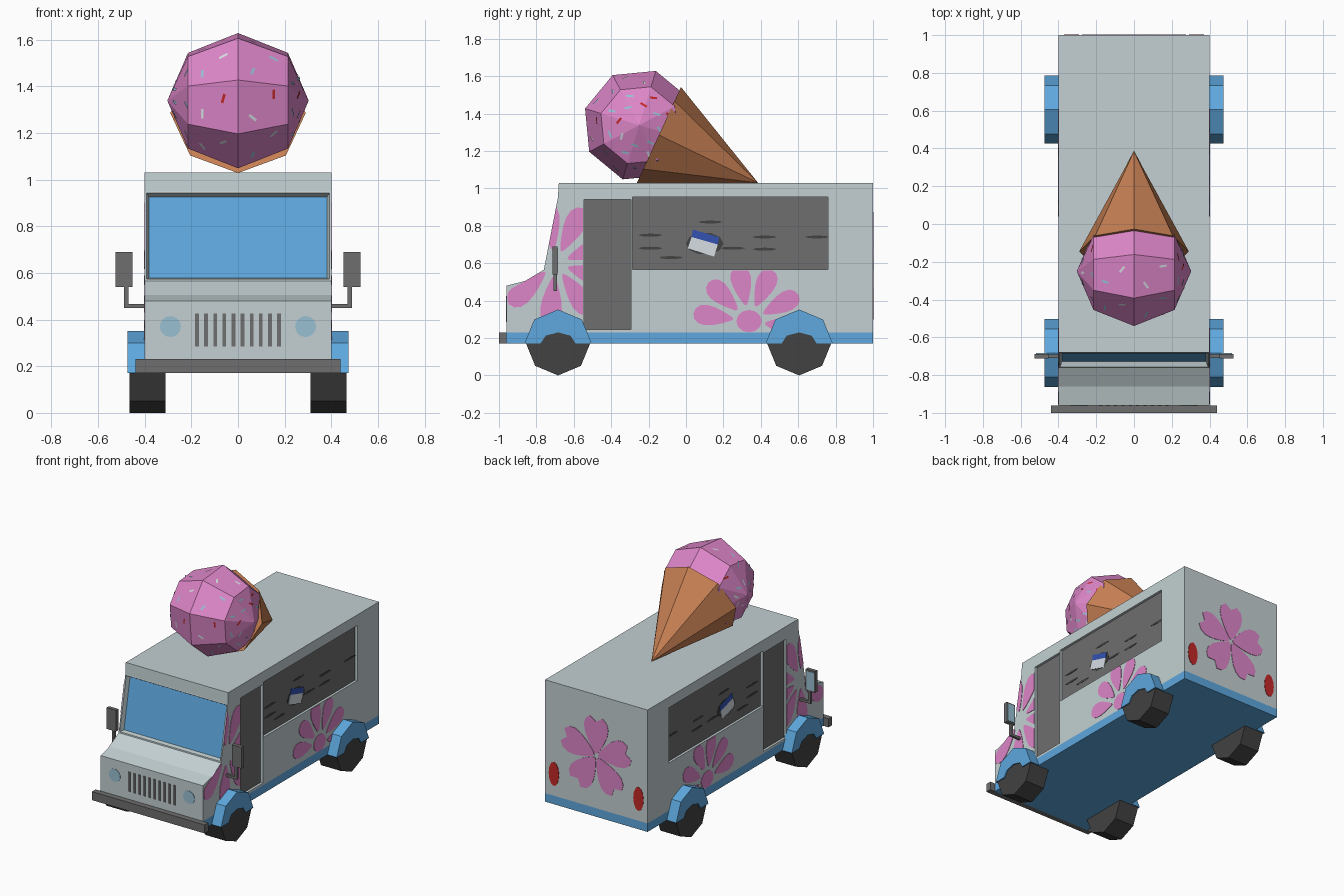
import bpy, bmesh, math, random
from mathutils import Vector, Matrix

if "Cube" in bpy.data.objects:
    bpy.data.objects.remove(bpy.data.objects["Cube"])

random.seed(4)


def material(name, rgb):
    m = bpy.data.materials.new(name)
    lin = [((c / 255 + 0.055) / 1.055) ** 2.4 for c in rgb]
    m.diffuse_color = (*lin, 1)
    m.use_nodes = True
    m.node_tree.nodes["Principled BSDF"].inputs["Base Color"].default_value = m.diffuse_color
    return m


BODY = material("pale grey paint", (195, 208, 210))
BLUE = material("blue paint", (94, 168, 222))
GREY = material("mid grey", (110, 110, 110))
DARK = material("dark rubber", (66, 66, 66))
PINK = material("pink", (221, 134, 200))
CONE = material("waffle brown", (198, 127, 83))
PALE = material("pale blue lamp", (152, 192, 212))
RED = material("red lamp", (195, 40, 40))
WHITE = material("white", (215, 222, 228))
NAVY = material("deep blue", (50, 82, 178))


def finish(name, bm, mats, mirror=False):
    bmesh.ops.recalc_face_normals(bm, faces=bm.faces[:])
    me = bpy.data.meshes.new(name)
    bm.to_mesh(me)
    bm.free()
    for m in mats:
        me.materials.append(m)
    ob = bpy.data.objects.new(name, me)
    bpy.context.collection.objects.link(ob)
    if mirror:
        ob.modifiers.new("mirror", 'MIRROR')
    return ob


def add_prism(bm, poly, axis, a, b):
    """Extrude a 2D outline from a to b: axis x takes (y,z), axis y takes (x,z)."""
    def put(p, d):
        return (d, p[0], p[1]) if axis == 'x' else (p[0], d, p[1])
    lo = [bm.verts.new(put(p, a)) for p in poly]
    hi = [bm.verts.new(put(p, b)) for p in poly]
    bm.faces.new(lo)
    bm.faces.new(hi[::-1])
    n = len(poly)
    for i in range(n):
        j = (i + 1) % n
        bm.faces.new((lo[i], hi[i], hi[j], lo[j]))


def prisms(name, polys, axis, a, b, mat, mirror=False):
    bm = bmesh.new()
    for p in polys:
        if len(p) > 2:
            add_prism(bm, p, axis, a, b)
    return finish(name, bm, [mat] if mat else [], mirror)


def rect(u0, u1, v0, v1):
    return [(u0, v0), (u1, v0), (u1, v1), (u0, v1)]


def oval(u, v, ru, rv, n=16, a0=0, a1=2 * math.pi, closed=True):
    k = n if closed else n - 1
    return [(u + ru * math.cos(a0 + (a1 - a0) * i / k), v + rv * math.sin(a0 + (a1 - a0) * i / k)) for i in range(n)]


def petal(u, v, deg, r0, r1, w, notch=0.0):
    c, s = math.cos(math.radians(deg)), math.sin(math.radians(deg))
    out = []
    for k in range(16):
        t = math.tau * k / 16
        d = (r0 + r1) / 2 + (r1 - r0) / 2 * math.cos(t) - (notch if k == 0 else 0)
        e = w * math.sin(t) * (0.72 + 0.4 * math.cos(t))
        out.append((u + d * c - e * s, v + d * s + e * c))
    return out


def clip(poly, p, q):
    """Keep the part of an outline left of the line p to q."""
    def side(a):
        return (q[0] - p[0]) * (a[1] - p[1]) - (q[1] - p[1]) * (a[0] - p[0])
    out = []
    for i, a in enumerate(poly):
        b = poly[(i + 1) % len(poly)]
        sa, sb = side(a), side(b)
        if sa >= 0:
            out.append(a)
        if sa * sb < 0:
            t = sa / (sa - sb)
            out.append((a[0] + t * (b[0] - a[0]), a[1] + t * (b[1] - a[1])))
    return out


# Van body with recessed windscreen
bm = bmesh.new()
profile = [(-0.96, 0.23), (-0.96, 0.48), (-0.86, 0.505), (-0.76, 0.565),
           (-0.685, 0.95), (-0.68, 1.03), (1.0, 1.03), (1.0, 0.23)]
add_prism(bm, profile, 'x', -0.4, 0.4)
bmesh.ops.recalc_face_normals(bm, faces=bm.faces[:])
glass = min(bm.faces, key=lambda f: (f.calc_center_median() - Vector((0, -0.7225, 0.757))).length)
bmesh.ops.inset_region(bm, faces=[glass], thickness=0.012)
bmesh.ops.inset_region(bm, faces=[glass], thickness=0.015, depth=-0.03)
glass.material_index = 1
body = finish("van_body", bm, [BODY, BLUE])

# Door and serving hatch recesses on both sides
DOOR = rect(-0.545, -0.295, 0.245, 0.94)
HATCH = rect(-0.285, 0.76, 0.565, 0.955)
cb = bmesh.new()
for s in (-1, 1):
    for r in (DOOR, HATCH):
        add_prism(cb, r, 'x', s * 0.38, s * 0.5)
cutter = finish("recess_cutter", cb, [])
cutter.hide_render = True
mod = body.modifiers.new("recesses", 'BOOLEAN')
mod.operation, mod.solver, mod.object = 'DIFFERENCE', 'EXACT', cutter
bpy.context.view_layer.objects.active = body
bpy.ops.object.modifier_apply(modifier=mod.name)
bpy.data.objects.remove(cutter)
prisms("door_and_hatch_panels", [DOOR, HATCH], 'x', 0.378, 0.383, GREY, True)

# Streaks and tilted cup picture in the hatch
streaks = [(-0.19, 0.75), (0.13, 0.82), (0.42, 0.74), (0.70, 0.74), (-0.19, 0.68), (0.42, 0.675), (-0.08, 0.63), (0.25, 0.68)]
prisms("hatch_streaks", [oval(y, z, 0.065, 0.008, 8) for y, z in streaks]
       + [oval(0.10, 0.705, 0.10, 0.06, 10)], 'x', 0.383, 0.385, DARK, True)
prisms("cup_picture", [[(0.03, 0.74), (0.01, 0.68), (0.15, 0.635), (0.17, 0.70)]], 'x', 0.385, 0.388, WHITE, True)
prisms("cup_lid_picture", [[(0.037, 0.78), (0.03, 0.74), (0.17, 0.70), (0.178, 0.738)]], 'x', 0.385, 0.388, NAVY, True)

# Blue chassis band and bumper
prisms("chassis_band", [rect(-0.96, 1.0, 0.17, 0.23)], 'x', -0.4, 0.4, BLUE)
prisms("front_bumper", [rect(-0.44, 0.44, 0.17, 0.23)], 'y', -1.0, -0.96, GREY)

# Wheels and mudguards
for label, y in (("front", -0.684), ("rear", 0.605)):
    prisms(label + "_wheels", [oval(y, 0.175, 0.173, 0.175, 8)], 'x', 0.31, 0.465, DARK, True)
    outer = oval(y, 0.17, 0.18, 0.182, 5, 0, math.pi, False)
    inner = oval(y, 0.17, 0.094, 0.06, 5, math.pi, 0, False)
    prisms(label + "_mudguards", [outer + inner], 'x', 0.395, 0.473, BLUE, True)

# Headlamps, grille and tail lamps
prisms("headlamps", [oval(0.29, 0.37, 0.045, 0.045)], 'y', -0.963, -0.959, PALE, True)
bars = []
for i in range(10):
    x = -0.176 + i * 0.0391
    bars.append(rect(x - 0.008, x + 0.008, 0.285, 0.425))
prisms("grille_bars", bars, 'y', -0.963, -0.959, GREY)
prisms("tail_lamps", [oval(0.33, 0.385, 0.04, 0.085, 12)], 'y', 0.999, 1.003, RED, True)

# Painted flowers on the back and sides
prisms("back_flower", [petal(0, 0.6, 90 + 72 * i, 0.015, 0.285, 0.118, 0.045) for i in range(5)], 'y', 0.999, 1.003, PINK)

rear = [petal(0.337, 0.29, d, 0.085, 0.30, 0.068) for d in (172, 136, 101, 66, 28, -8)]
rear.append(oval(0.337, 0.29, 0.068, 0.06, 12))
rear = [clip(clip(p, (1, 0.56), (0, 0.56)), (0, 0.232), (1, 0.232)) for p in rear]
prisms("side_rear_flower", rear, 'x', 0.399, 0.403, PINK, True)

front = []
for d in (98, 63, 20, -18, -55, -95, -138):
    p = petal(-0.70, 0.60, d, 0.07, 0.33, 0.072)
    p = clip(p, (-0.55, 0), (-0.55, 1))
    p = clip(p, (0, 0.232), (1, 0.232))
    if d > 0:
        p = clip(p, (-0.685, 0.95), (-0.76, 0.565))
    else:
        p = clip(p, (-0.76, 0.56), (-0.86, 0.505))
        p = clip(p, (-0.955, 1), (-0.955, 0))
    front.append(p)
prisms("side_front_flower", front, 'x', 0.399, 0.403, PINK, True)

# Wing mirrors
prisms("mirror_heads", [rect(0.453, 0.526, 0.54, 0.69)], 'y', -0.713, -0.687, GREY, True)
prisms("mirror_glass", [rect(0.46, 0.519, 0.55, 0.68)], 'y', -0.688, -0.684, PALE, True)
prisms("mirror_arms", [[(0.395, 0.45), (0.488, 0.45), (0.488, 0.545), (0.47, 0.545), (0.47, 0.467), (0.395, 0.467)]],
       'y', -0.709, -0.691, GREY, True)

# Eight-sided wafer cone lying on the roof
bm = bmesh.new()
tip = bm.verts.new((0, 0.385, 1.03))
mid, up = Vector((0, -0.145, 1.285)), Vector((0, 0.118, 0.257))
ring = []
for i in range(8):
    a = math.tau * i / 8
    ring.append(bm.verts.new(mid + up * math.cos(a) + Vector((0.29, 0, 0)) * math.sin(a)))
bm.faces.new(ring)
for i in range(8):
    bm.faces.new((ring[i], ring[(i + 1) % 8], tip))
finish("wafer_cone", bm, [CONE])

# Faceted scoop with sprinkles
bm = bmesh.new()
turn = Matrix.Translation((0, -0.25, 1.338)) @ Matrix.Rotation(math.radians(28), 4, 'X') @ Matrix.Rotation(math.pi / 2, 4, 'Y')
bmesh.ops.create_uvsphere(bm, u_segments=8, v_segments=4, radius=0.303, matrix=turn)
bm.normal_update()
sp = bmesh.new()
for f in bm.faces:
    c, n = f.calc_center_median(), f.normal.copy()
    if c.y > -0.1:
        continue
    t = n.orthogonal().normalized()
    for side in (-1, 1):
        d = Matrix.Rotation(random.uniform(0, math.tau), 3, n) @ t
        e = n.cross(d)
        o = c + (f.verts[0].co - c) * 0.42 * side + n * 0.003
        q = [sp.verts.new(o + d * u + e * v) for u, v in ((-.02, -.006), (.02, -.006), (.02, .006), (-.02, .006))]
        sp.faces.new(q).material_index = random.choice((0, 0, 1, 2))
finish("scoop", bm, [PINK])
finish("sprinkles", sp, [PALE, WHITE, RED])
